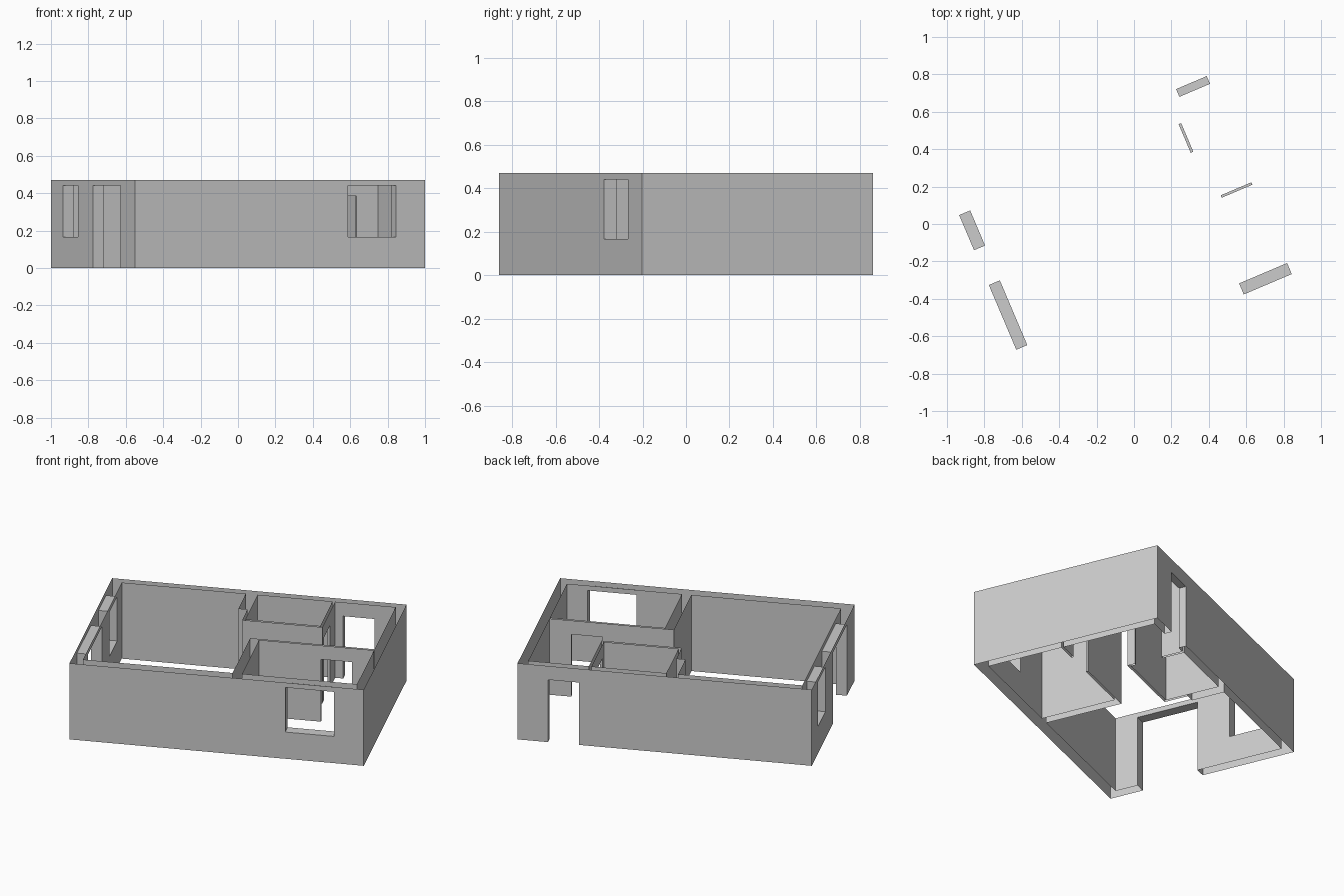
import bpy
import bmesh
import math

cube = bpy.data.objects.get("Cube")
if cube:
    bpy.data.objects.remove(cube, do_unlink=True)

HEIGHT = 0.47
HEAD, DOOR_HEAD, SILL = 0.44, 0.385, 0.165
TURN = math.radians(23)
EPS = 0.001

grey = bpy.data.materials.new("plain_grey")
grey.use_nodes = True
colour = (0.6, 0.6, 0.6, 1)
grey.diffuse_color = colour
grey.node_tree.nodes["Principled BSDF"].inputs["Base Color"].default_value = colour

# Plan lines of the house, before it is turned
LEFT, RIGHT, FRONT, BACK = -0.842, 0.842, -0.576, 0.576
IN_LEFT, IN_RIGHT, IN_FRONT, IN_BACK = -0.778, 0.79, -0.512, 0.531
PART_A, PART_B = 0.078, 0.132      # partition beside the front room
MID_A, MID_B = -0.054, -0.04       # thin partition behind the front room
BATH_L, BATH_R = 0.0, 0.428        # small back room
BATH_F = 0.2
THIN = 0.015
PIER, PIER_END = -0.068, 0.33

# Openings: footprint (x0, x1, y0, y1) and height range
openings = {
    "left_door": (LEFT, IN_LEFT, -0.373, 0.003, 0, HEAD),
    "left_window": (LEFT, IN_LEFT, 0.205, 0.409, SILL, HEAD),
    "front_window": (0.393, 0.672, FRONT, IN_FRONT, SILL, HEAD),
    "back_door": (0.489, 0.667, IN_BACK, BACK, 0, DOOR_HEAD),
    "front_room_door": (0.486, 0.665, MID_A, MID_B, 0, DOOR_HEAD),
    "small_room_door": (BATH_R, BATH_R + THIN, 0.232, 0.398, 0, DOOR_HEAD),
}


def finish(name, bm):
    bmesh.ops.remove_doubles(bm, verts=bm.verts, dist=0.0001)
    mesh = bpy.data.meshes.new(name)
    bm.to_mesh(mesh)
    bm.free()
    mesh.materials.append(grey)
    obj = bpy.data.objects.new(name, mesh)
    obj.rotation_euler.z = TURN
    bpy.context.collection.objects.link(obj)


def quad(bm, *points):
    bm.faces.new([bm.verts.new(p) for p in points])


def panel(bm, p, q, low, high):
    if high - low > EPS and math.dist(p, q) > EPS:
        quad(bm, (*p, low), (*q, low), (*q, high), (*p, high))


def wall(bm, p, q):
    """Upright sheet from p to q, with the openings that pierce it left out."""
    run = 0 if abs(q[0] - p[0]) > abs(q[1] - p[1]) else 1
    fixed = 1 - run
    lo, hi = sorted((p[run], q[run]))
    sign = 1 if q[run] > p[run] else -1
    cuts = []
    for box in openings.values():
        a, b = box[2 * run], box[2 * run + 1]
        c, d = box[2 * fixed], box[2 * fixed + 1]
        if lo <= a and b <= hi and c - EPS <= p[fixed] <= d + EPS:
            cuts.append((*((a, b) if sign > 0 else (b, a)), box[4], box[5]))
    cuts.sort(key=lambda c: c[0] * sign)

    def at(s):
        return (s, p[1]) if run == 0 else (p[0], s)

    here = p[run]
    for start, end, low, high in cuts:
        panel(bm, at(here), at(start), 0, HEIGHT)
        panel(bm, at(start), at(end), 0, low)
        panel(bm, at(start), at(end), high, HEIGHT)
        here = end
    panel(bm, at(here), q, 0, HEIGHT)


def wall_loop(name, outline):
    bm = bmesh.new()
    for p, q in zip(outline, outline[1:] + outline[:1]):
        wall(bm, p, q)
    finish(name, bm)


def rectangle(x0, x1, y0, y1):
    return [(x0, y0), (x1, y0), (x1, y1), (x0, y1)]


# Outside faces, then the faces of each room turned inward
wall_loop("outer_walls", rectangle(LEFT, RIGHT, FRONT, BACK))
wall_loop("front_room_walls",
          rectangle(PART_B, IN_RIGHT, IN_FRONT, MID_A)[::-1])
wall_loop("small_room_walls",
          rectangle(BATH_L, BATH_R, BATH_F, IN_BACK)[::-1])
main_room = [
    (IN_LEFT, IN_FRONT), (PART_A, IN_FRONT), (PART_A, MID_B),
    (IN_RIGHT, MID_B), (IN_RIGHT, IN_BACK), (BATH_R + THIN, IN_BACK),
    (BATH_R + THIN, BATH_F - THIN), (BATH_L - THIN, BATH_F - THIN),
    (BATH_L - THIN, PIER_END), (PIER, PIER_END), (PIER, IN_BACK),
    (IN_LEFT, IN_BACK),
]
wall_loop("main_room_walls", main_room[::-1])

# Jambs, heads and sills lining the openings
for name, (x0, x1, y0, y1, low, high) in openings.items():
    bm = bmesh.new()
    corners = rectangle(x0, x1, y0, y1)
    quad(bm, *[(*c, high) for c in reversed(corners)])
    if low > 0:
        quad(bm, *[(*c, low) for c in corners])
    a, b, c, d = corners
    if (x1 - x0) > (y1 - y0):
        jambs = [(a, d), (c, b)]
    else:
        jambs = [(b, a), (d, c)]
    for p, q in jambs:
        panel(bm, p, q, low, high)
    finish(name + "_lining", bm)
